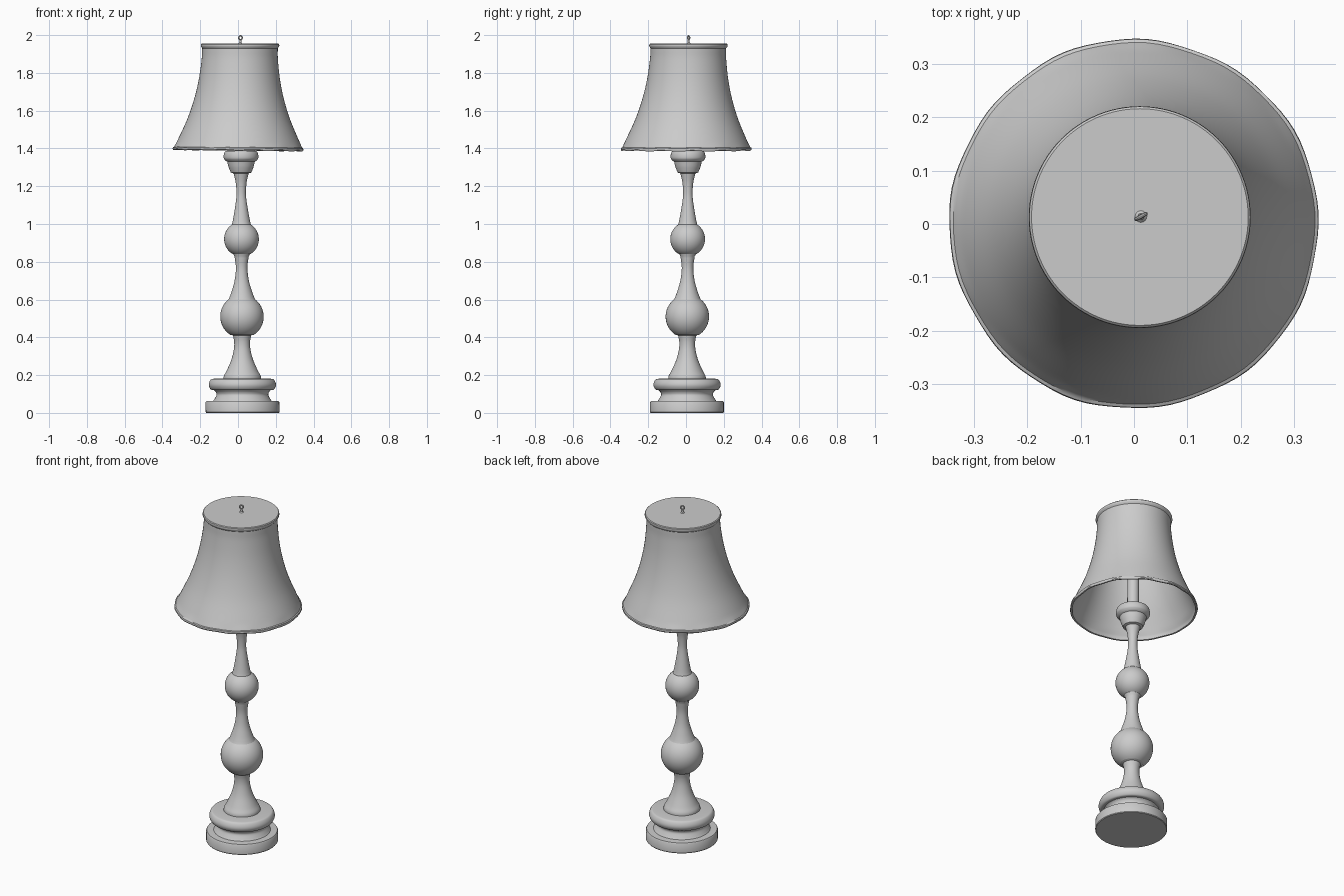
import bpy, math
from mathutils import Vector

if "Cube" in bpy.data.objects:
    bpy.data.objects.remove(bpy.data.objects["Cube"])

SEG = 64


def axis(z):
    # The lamp leans very slightly towards the top
    return 0.024 - 0.006 * z, 0.005 + 0.004 * z


def curve(points, n=5):
    # Smooth curve through (radius, z) points
    p = [Vector(q) for q in points]
    p = [2 * p[0] - p[1]] + p + [2 * p[-1] - p[-2]]
    out = []
    for i in range(1, len(p) - 2):
        a, b, c, d = p[i - 1:i + 3]
        for k in range(n):
            t = k / n
            out.append(tuple(0.5 * (2 * b + (c - a) * t + (2 * a - 5 * b + 4 * c - d) * t * t
                                    + (3 * b - a - 3 * c + d) * t ** 3)))
    return out + [tuple(p[-2])]


def ball(radius, zc, r_low, r_high, n=20):
    # Arc of a sphere, trimmed where it meets the stem
    a0 = -math.acos(r_low / radius)
    a1 = math.acos(r_high / radius)
    return [(radius * math.cos(a0 + (a1 - a0) * i / n), zc + radius * math.sin(a0 + (a1 - a0) * i / n))
            for i in range(n + 1)]


def lathe(name, profile, centre=axis, wobble=None, seg=SEG):
    verts, faces, rings = [], [], []
    for r, z in profile:
        cx, cy = centre(z)
        if r < 1e-6:
            rings.append([len(verts)] * seg)
            verts.append((cx, cy, z))
            continue
        rings.append(list(range(len(verts), len(verts) + seg)))
        for i in range(seg):
            a = 2 * math.pi * i / seg
            dr, dz = wobble(a, z) if wobble else (0, 0)
            verts.append((cx + (r + dr) * math.cos(a), cy + (r + dr) * math.sin(a), z + dz))
    for lo, hi in zip(rings, rings[1:]):
        for i in range(seg):
            j = (i + 1) % seg
            f = list(dict.fromkeys((lo[i], lo[j], hi[j], hi[i])))
            faces.append(f)
    mesh = bpy.data.meshes.new(name)
    mesh.from_pydata(verts, [], faces)
    obj = bpy.data.objects.new(name, mesh)
    bpy.context.collection.objects.link(obj)
    smooth(obj)
    return obj


def smooth(obj):
    bpy.ops.object.select_all(action='DESELECT')
    obj.select_set(True)
    bpy.context.view_layer.objects.active = obj
    bpy.ops.object.shade_smooth_by_angle(angle=math.radians(35))


# Base: flat foot disc, hollow neck and rounded ring
lathe("foot_disc", [(0, 0), (0.192, 0), (0.195, 0.004), (0.195, 0.056), (0.191, 0.062), (0.15, 0.064)])
lathe("base_neck", curve([(0.155, 0.063), (0.147, 0.075), (0.137, 0.095), (0.141, 0.11), (0.15, 0.12)]))
lathe("base_ring", curve([(0.15, 0.12), (0.167, 0.124), (0.177, 0.142), (0.176, 0.16), (0.166, 0.177),
                          (0.15, 0.181)]) + [(0.1, 0.182)])

# Turned stem: flared sections separated by balls
lathe("lower_stem", curve([(0.1, 0.18), (0.097, 0.197), (0.082, 0.225), (0.058, 0.28), (0.044, 0.335),
                           (0.042, 0.375), (0.048, 0.41)]) + [(0.061, 0.415), (0.064, 0.425)])
lathe("large_ball", ball(0.115, 0.51, 0.062, 0.07))
lathe("middle_stem", [(0.071, 0.6)] + curve([(0.067, 0.608), (0.055, 0.64), (0.04, 0.69), (0.032, 0.74),
                                             (0.031, 0.78), (0.038, 0.83)]) + [(0.045, 0.842), (0.047, 0.85)])
lathe("small_ball", ball(0.092, 0.92, 0.046, 0.05))
lathe("upper_stem", curve([(0.052, 0.992), (0.046, 1.015), (0.036, 1.07), (0.027, 1.13), (0.025, 1.17),
                           (0.029, 1.22), (0.04, 1.27)]))

# Stepped cup under the shade, and the pole through it
lathe("stem_cup", [(0.04, 1.268), (0.054, 1.272)] + curve([(0.06, 1.285), (0.067, 1.305), (0.073, 1.33)])
      + curve([(0.082, 1.335), (0.091, 1.348), (0.091, 1.368), (0.084, 1.384), (0.07, 1.388)]) + [(0.03, 1.389)])
lathe("shade_pole", [(0.032, 1.388), (0.032, 1.94)], seg=24)


# Bell shade: closed top, open bottom with an uneven hem
def shade_axis(z):
    t = (z - 1.39) / 0.565
    return 0.011 * t, 0.013 * t


def hem(a, z):
    t = max(0.0, 1 - (z - 1.385) / 0.05)
    return (0.003 * t * math.sin(9 * a) * math.cos(4 * a + 1),
            t * (-0.004 * math.cos(a) + 0.002 * math.sin(13 * a)))


wall = curve([(0.339, 1.406), (0.318, 1.45), (0.272, 1.555), (0.238, 1.66), (0.215, 1.765),
              (0.202, 1.87), (0.2, 1.93)])
inside = [(r - 0.007, z) for r, z in reversed(wall)]
lathe("lamp_shade", [(0, 1.945)] + [(0.193, 1.945)] + inside + [(0.334, 1.39), (0.343, 1.389),
      (0.346, 1.394), (0.345, 1.403)] + wall + [(0.206, 1.938), (0.208, 1.943), (0.207, 1.951),
      (0.203, 1.955), (0, 1.955)], shade_axis, hem, 96)

# Finial: thin pin with a small ring on top
lathe("finial_pin", [(0.012, 1.954), (0.006, 1.96), (0.005, 1.975), (0, 1.976)],
      lambda z: (0.013, 0.014), seg=16)
bpy.ops.mesh.primitive_torus_add(location=(0.013, 0.014, 1.986), rotation=(math.pi / 2, 0, 0.5),
                                 major_radius=0.010, minor_radius=0.004,
                                 major_segments=24, minor_segments=10)
finial_ring = bpy.context.object
finial_ring.name = "finial_ring"
smooth(finial_ring)
